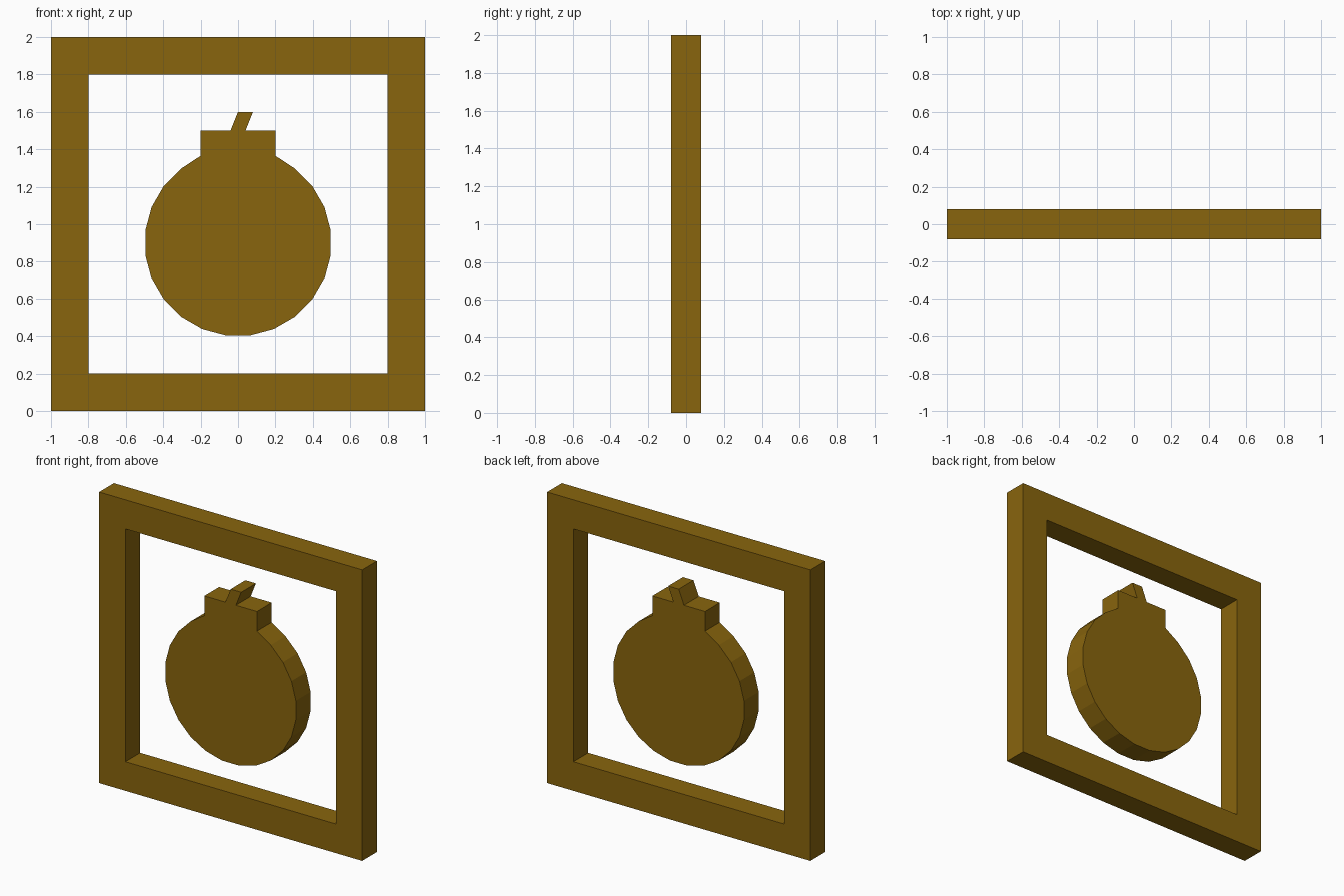
import bpy
import bmesh
from math import sin, cos, radians

if "Cube" in bpy.data.objects:
    bpy.data.objects.remove(bpy.data.objects["Cube"])

DEPTH = 0.16

bronze = bpy.data.materials.new("bronze")
bronze.diffuse_color = (0.25, 0.13, 0.004, 1)
bronze.use_nodes = True
bronze.node_tree.nodes["Principled BSDF"].inputs["Base Color"].default_value = bronze.diffuse_color


def extrude_faces(name, points, faces):
    """Flat faces drawn in the x-z plane, extruded evenly about y = 0."""
    bm = bmesh.new()
    verts = [bm.verts.new((x, -DEPTH / 2, z)) for x, z in points]
    flat = [bm.faces.new([verts[i] for i in f]) for f in faces]
    result = bmesh.ops.extrude_face_region(bm, geom=flat, use_keep_orig=True)
    moved = [g for g in result["geom"] if isinstance(g, bmesh.types.BMVert)]
    bmesh.ops.translate(bm, verts=moved, vec=(0, DEPTH, 0))
    bmesh.ops.recalc_face_normals(bm, faces=bm.faces)
    mesh = bpy.data.meshes.new(name)
    bm.to_mesh(mesh)
    bm.free()
    mesh.materials.append(bronze)
    obj = bpy.data.objects.new(name, mesh)
    bpy.context.collection.objects.link(obj)
    return obj


# Square frame: outer and inner rectangles joined by four mitred faces
outer = [(-1, 0), (1, 0), (1, 2), (-1, 2)]
inner = [(-0.8, 0.2), (0.8, 0.2), (0.8, 1.8), (-0.8, 1.8)]
extrude_faces("frame", outer + inner,
              [(i, (i + 1) % 4, (i + 1) % 4 + 4, i + 4) for i in range(4)])

# Bomb silhouette: 24-sided disc open at the top, with neck and slanted fuse
disc = []
for i in range(20):
    a = radians(127.5 + 15 * i)
    disc.append((0.5 * cos(a), 0.9 + 0.5 * sin(a)))
neck_and_fuse = [(0.2, 1.365), (0.2, 1.5), (0.04, 1.5), (0.08, 1.6),
                 (0, 1.6), (-0.04, 1.5), (-0.2, 1.5), (-0.2, 1.365)]
profile = disc + neck_and_fuse
extrude_faces("bomb", profile, [range(len(profile))])
